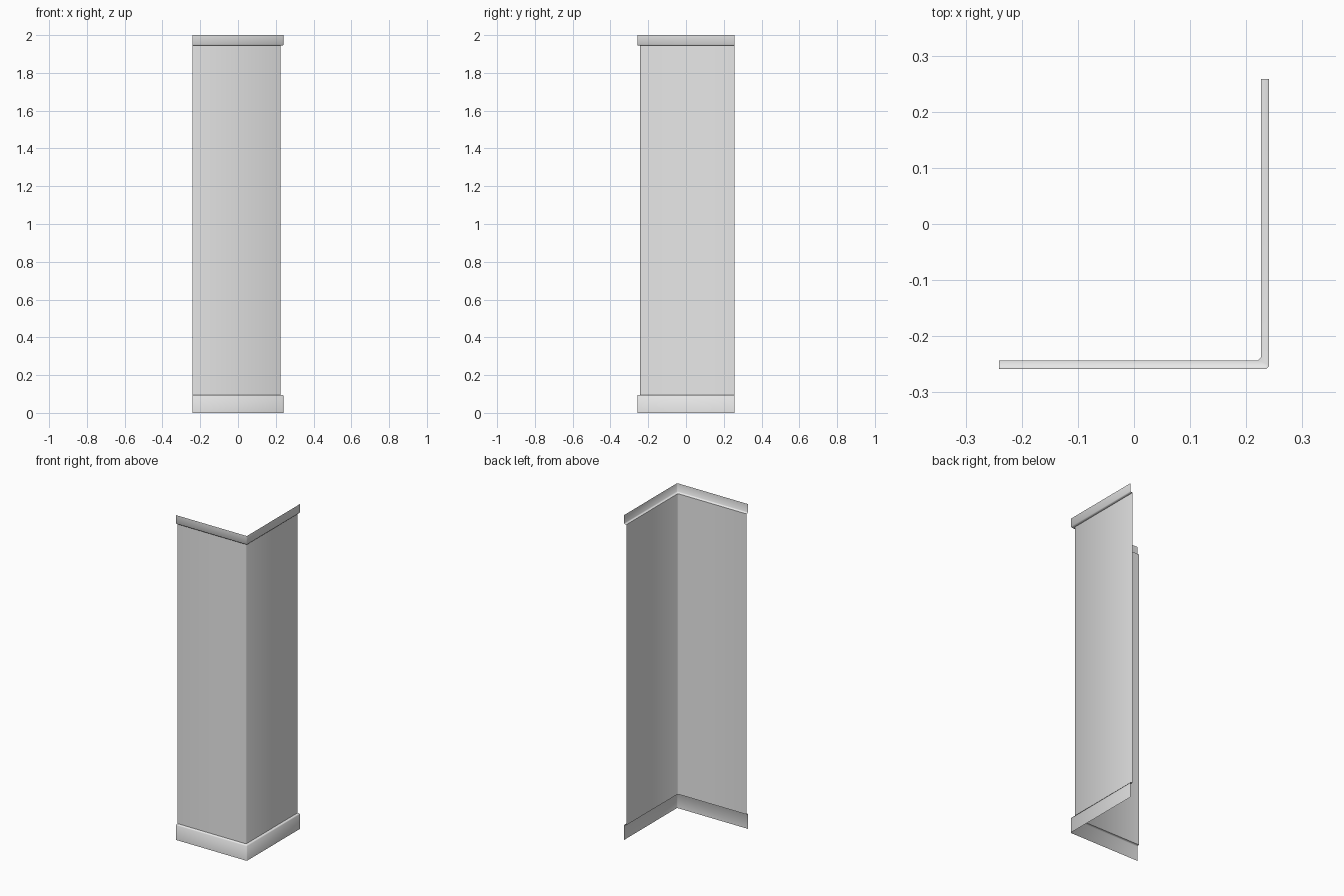
import bpy
import math

cube = bpy.data.objects.get("Cube")
if cube:
    bpy.data.objects.remove(cube, do_unlink=True)

# Overall extents: wall sheet ends and the outside corner of the sheet
END_X, END_Y = -0.241, 0.258
CORNER_X, CORNER_Y = 0.226, -0.243
BEVEL = 0.005
TRIM = 0.015          # how far the trims stand out from the wall
LOW, HIGH, TOP = 0.095, 1.945, 2.0

grey = bpy.data.materials.new("plain_grey")
grey.use_nodes = True
colour = (0.8, 0.8, 0.8, 1)
grey.diffuse_color = colour
grey.node_tree.nodes["Principled BSDF"].inputs["Base Color"].default_value = colour


def corner_path(offset):
    """L-shaped plan line with a small bevel, pushed outward by offset."""
    x, y = CORNER_X + offset, CORNER_Y - offset
    return [(END_X, y), (x - BEVEL, y), (x, y + BEVEL), (x, END_Y)]


def sweep(name, profile):
    """Run a profile of (outward offset, height) points along the corner."""
    verts = [(x, y, z) for d, z in profile for x, y in corner_path(d)]
    n = len(corner_path(0))
    faces = [(j * n + i, j * n + i + 1, (j + 1) * n + i + 1, (j + 1) * n + i)
             for j in range(len(profile) - 1) for i in range(n - 1)]
    mesh = bpy.data.meshes.new(name)
    mesh.from_pydata(verts, [], faces)
    mesh.materials.append(grey)
    obj = bpy.data.objects.new(name, mesh)
    bpy.context.collection.objects.link(obj)
    bpy.ops.object.select_all(action="DESELECT")
    obj.select_set(True)
    bpy.context.view_layer.objects.active = obj
    bpy.ops.object.shade_smooth_by_angle(angle=math.radians(65))
    return obj


# Corner wall sheet
sweep("corner_wall", [(0, LOW), (0, HIGH)])

# Skirting at the foot, with a ledge back to the wall
lip = TRIM - 0.003
sweep("bottom_trim", [(TRIM, 0), (TRIM, LOW - BEVEL), (lip, LOW), (0, LOW)])

# Cornice at the head, with a ledge underneath
sweep("top_trim", [(0, HIGH), (lip, HIGH), (TRIM, HIGH + BEVEL), (TRIM, TOP)])
